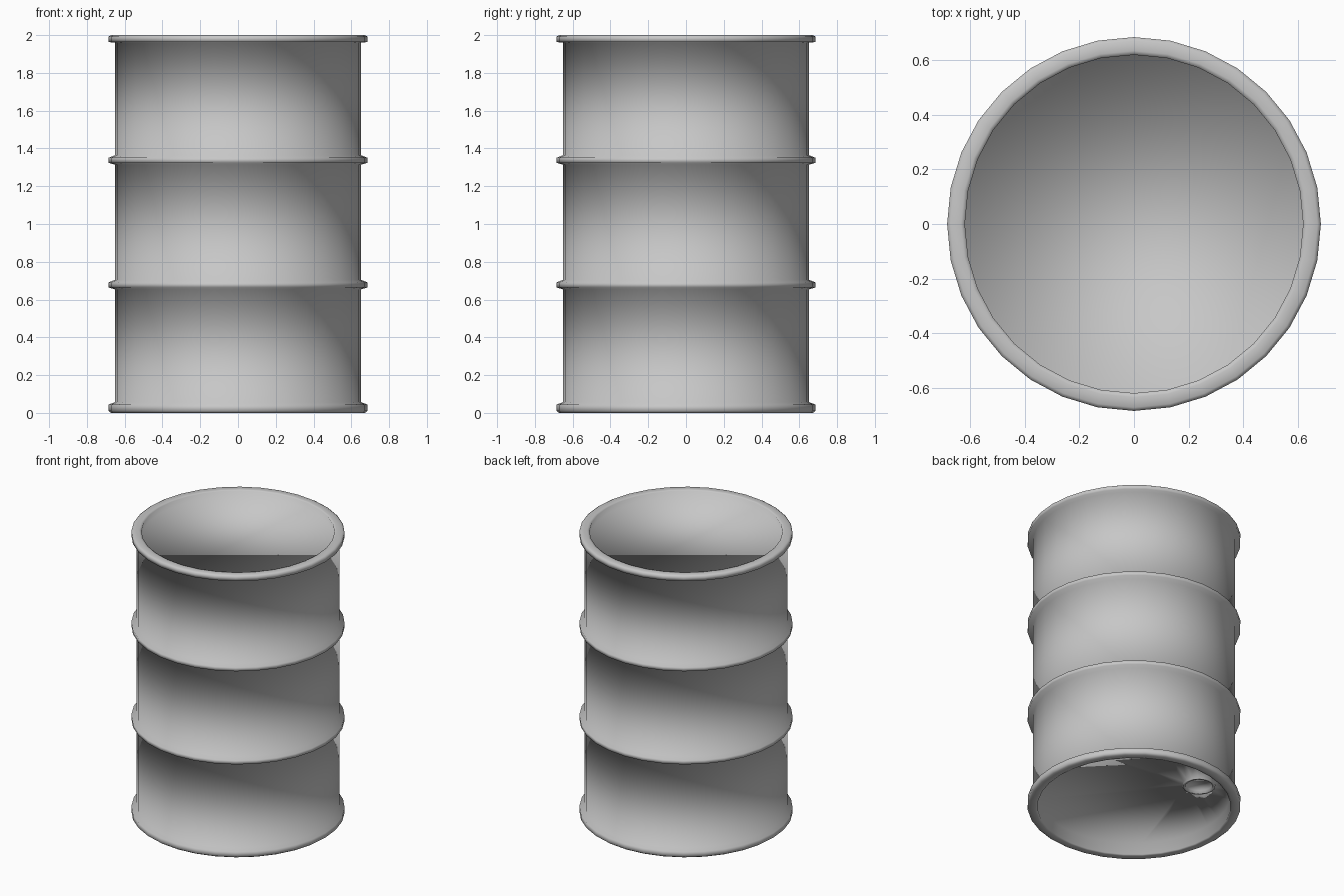
import bpy, bmesh, math

SIDES = 32

cube = bpy.data.objects.get("Cube")
if cube:
    bpy.data.objects.remove(cube)

steel = bpy.data.materials.new("grey_steel")
steel.use_nodes = True
colour = (0.57, 0.57, 0.57, 1)
steel.diffuse_color = colour
steel.node_tree.nodes["Principled BSDF"].inputs["Base Color"].default_value = colour


def ring(bm, radius, z, sides, cx=0, cy=0):
    return [bm.verts.new((cx + radius * math.cos(a), cy + radius * math.sin(a), z))
            for a in (math.tau * i / sides for i in range(sides))]


def skin(bm, rings):
    """Join successive rings with quads."""
    for lower, upper in zip(rings, rings[1:]):
        n = len(lower)
        for i in range(n):
            j = (i + 1) % n
            bm.faces.new((lower[i], lower[j], upper[j], upper[i]))


def loop_edges(bm, loop):
    return [bm.edges.get((v, loop[(i + 1) % len(loop)])) for i, v in enumerate(loop)]


BODY, RIM, INNER = 0.652, 0.685, 0.62
PLATE, COLLAR = 0.09, 0.07

# Outer profile from the bottom recess, up the wall, to the top recess
profile = [(INNER, PLATE), (INNER, 0.004), (0.635, 0.0), (0.672, 0.0),
           (RIM, 0.01), (RIM, 0.044), (BODY, 0.057)]
for z in (0.678, 1.338):
    profile += [(BODY, z - 0.024), (RIM, z - 0.014), (RIM, z + 0.013), (BODY, z + 0.026)]
profile += [(BODY, 1.96), (RIM, 1.963), (RIM, 1.992),
            (0.672, 2.0), (0.635, 2.0), (INNER, 1.996), (INNER, 1.955)]

bm = bmesh.new()
rings = [ring(bm, r, z, SIDES) for r, z in profile]
skin(bm, rings)
bm.faces.new(rings[-1])

# Bung collar and its sunken plug in the bottom plate
bung = [ring(bm, r, z, 16, -0.23, 0.375)
        for r, z in ((0.105, PLATE), (0.105, COLLAR), (0.088, COLLAR), (0.088, PLATE))]
skin(bm, bung)
bm.faces.new(bung[-1])

# Bottom plate around the bung
bmesh.ops.triangle_fill(bm, use_beauty=True,
                        edges=loop_edges(bm, rings[0]) + loop_edges(bm, bung[0]))

bmesh.ops.recalc_face_normals(bm, faces=bm.faces)
for face in bm.faces:
    face.smooth = True
mesh = bpy.data.meshes.new("barrel")
bm.to_mesh(mesh)
bm.free()
mesh.materials.append(steel)
barrel = bpy.data.objects.new("barrel", mesh)
bpy.context.collection.objects.link(barrel)
